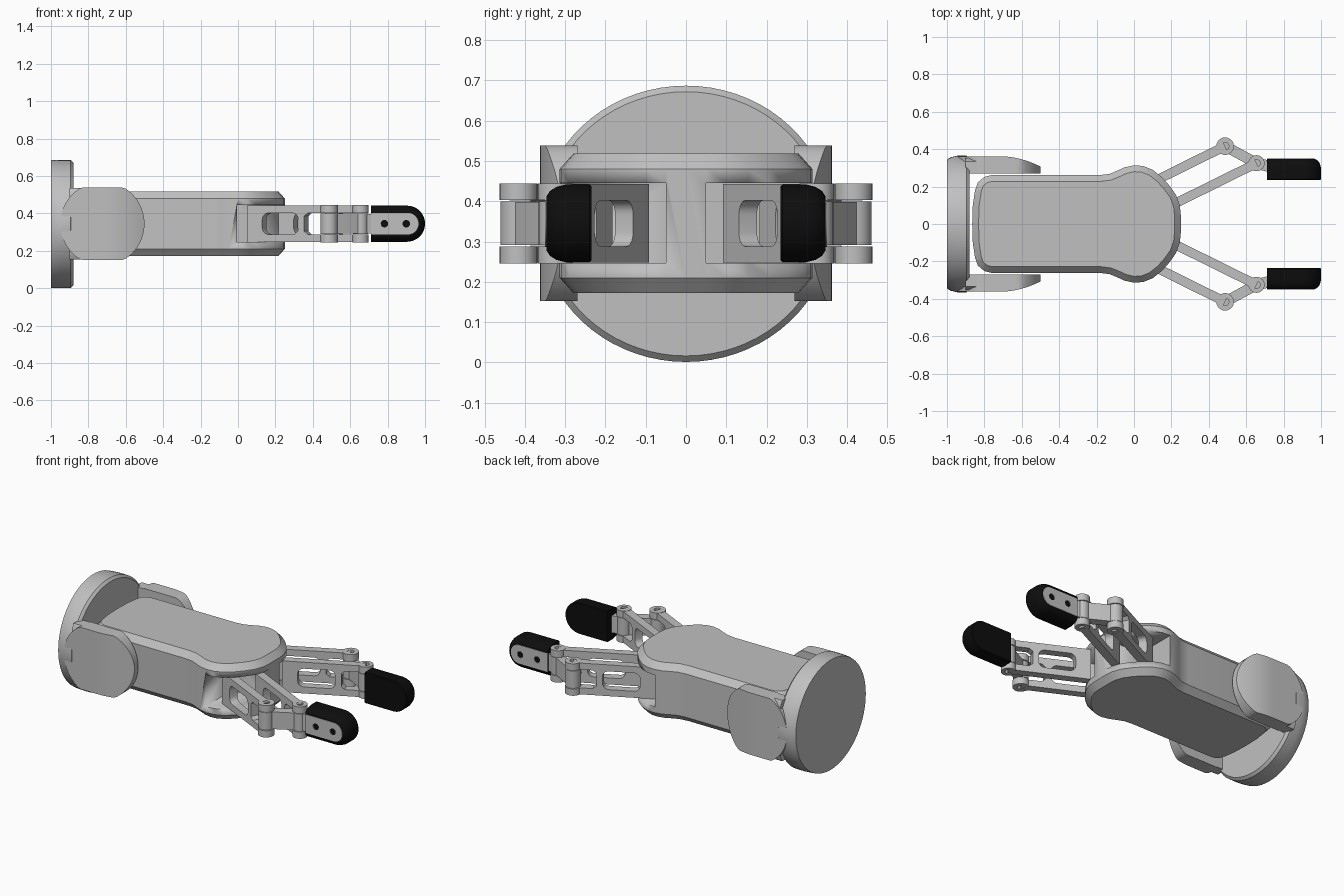
import bpy, bmesh, math
from mathutils import Matrix, Vector

if "Cube" in bpy.data.objects:
    bpy.data.objects.remove(bpy.data.objects["Cube"], do_unlink=True)

ZC = 0.345  # height of the gripper axis


def material(name, col, rough):
    m = bpy.data.materials.new(name)
    m.diffuse_color = (*col, 1)
    m.use_nodes = True
    b = m.node_tree.nodes["Principled BSDF"]
    b.inputs["Base Color"].default_value = (*col, 1)
    b.inputs["Roughness"].default_value = rough
    return m


GREY = material("light_grey", (0.53, 0.53, 0.53), 0.5)
BLACK = material("rubber_black", (0.004, 0.004, 0.004), 0.7)


def finish(name, mesh, mat, angle=30):
    bm = bmesh.new()
    bm.from_mesh(mesh)
    bmesh.ops.remove_doubles(bm, verts=bm.verts, dist=0.0002)
    bmesh.ops.recalc_face_normals(bm, faces=bm.faces)
    bm.to_mesh(mesh)
    bm.free()
    mesh.materials.clear()
    mesh.materials.append(mat)
    ob = bpy.data.objects.new(name, mesh)
    bpy.context.scene.collection.objects.link(ob)
    bpy.ops.object.select_all(action='DESELECT')
    ob.select_set(True)
    bpy.context.view_layer.objects.active = ob
    bpy.ops.object.shade_smooth_by_angle(angle=math.radians(angle))
    return ob


def loft(name, rings, mat, angle=30):
    """Skin a list of equal-length closed rings and cap both ends."""
    bm = bmesh.new()
    vs = [[bm.verts.new(p) for p in r] for r in rings]
    n = len(rings[0])
    for a, b in zip(vs, vs[1:]):
        for i in range(n):
            bm.faces.new((a[i], a[(i + 1) % n], b[(i + 1) % n], b[i]))
    bm.faces.new(vs[0])
    bm.faces.new(vs[-1])
    me = bpy.data.meshes.new(name)
    bm.to_mesh(me)
    bm.free()
    return finish(name, me, mat, angle)


def plate(name, outlines, half, mat, matrix):
    """Extrude a flat outline with optional holes, then place it."""
    cu = bpy.data.curves.new(name, 'CURVE')
    cu.dimensions = '2D'
    cu.fill_mode = 'BOTH'
    cu.extrude = half
    for pts in outlines:
        sp = cu.splines.new('POLY')
        sp.points.add(len(pts) - 1)
        for p, (x, y) in zip(sp.points, pts):
            p.co = (x, y, 0, 1)
        sp.use_cyclic_u = True
    tmp = bpy.data.objects.new(name + "_profile", cu)
    me = bpy.data.meshes.new_from_object(tmp)
    bpy.data.objects.remove(tmp)
    bpy.data.curves.remove(cu)
    me.transform(matrix)
    return finish(name, me, mat)


def capsule(p, q, r, n=12):
    p, q = Vector(p), Vector(q)
    a0 = math.atan2(q.y - p.y, q.x - p.x)
    pts = []
    for c, a in ((q, a0 - math.pi / 2), (p, a0 + math.pi / 2)):
        pts += [(c.x + r * math.cos(a + math.pi * i / n), c.y + r * math.sin(a + math.pi * i / n))
                for i in range(n + 1)]
    return pts


def circle(c, r, n=24):
    return [(c[0] + r * math.cos(2 * math.pi * i / n), c[1] + r * math.sin(2 * math.pi * i / n))
            for i in range(n)]


def slot(u0, u1, h, r, n=5):
    """Rounded rectangle centred on v = 0."""
    pts = []
    for k, (u, v) in enumerate(((u1 - r, h - r), (u0 + r, h - r), (u0 + r, r - h), (u1 - r, r - h))):
        for i in range(n + 1):
            a = math.pi / 2 * (k + i / n)
            pts.append((u + r * math.cos(a), v + r * math.sin(a)))
    return pts


def frame(o, u, v):
    u, v = Vector(u), Vector(v)
    w = u.cross(v)
    m = Matrix((u, v, w)).transposed().to_4x4()
    m.translation = o
    return m


# Wrist disc: round back flaring slightly sideways, chamfered front edge
rings = []
for x, ry, rz in ((-1, .345, .343), (-.98, .357, .343), (-.945, .365, .343),
                  (-.895, .365, .343), (-.88, .35, .328)):
    rings.append([(x, ry * math.cos(2 * math.pi * i / 72), .344 + rz * math.sin(2 * math.pi * i / 72))
                  for i in range(72)])
loft("wrist_disc", rings, GREY)

# Palm body: chamfered outline with a bulged front
half = [(-.865, 0), (-.862, .1), (-.85, .18), (-.835, .222), (-.80, .252), (-.76, .262),
        (-.18, .262), (-.13, .268), (-.09, .285), (-.05, .303), (0, .314), (.05, .31),
        (.1, .29), (.15, .25), (.19, .205), (.225, .155), (.245, .1), (.25, .05), (.25, 0)]
outline = [Vector(p) for p in half] + [Vector((x, -y)) for x, y in half[-2:0:-1]]


def inset(pts, d):
    res = []
    for i, p in enumerate(pts):
        t = (pts[(i + 1) % len(pts)] - p).normalized() + (p - pts[i - 1]).normalized()
        t.normalize()
        res.append(p + d * Vector((t.y, -t.x)))
    return res


body = loft("palm_body", [[(p.x, p.y, z) for p in inset(outline, d)] for z, d in
                          ((.172, .034), (.21, 0), (.48, 0), (.518, .034))], GREY)

# Finger pockets cut into the front of the palm
for s in (1, -1):
    cutter = loft("pocket_cutter", [[(x, s * y, z) for y, z in
                  ((.05, .247), (.45, .247), (.45, .445), (.05, .445))] for x in (-.005, .45)], GREY)
    cutter.hide_render = True
    bpy.context.view_layer.objects.active = body
    mod = body.modifiers.new("pocket", 'BOOLEAN')
    mod.operation = 'DIFFERENCE'
    mod.solver = 'EXACT'
    mod.object = cutter
    bpy.ops.object.modifier_move_to_index(modifier=mod.name, index=0)
    bpy.ops.object.modifier_apply(modifier=mod.name)
    bpy.data.objects.remove(cutter, do_unlink=True)

for s, side in ((1, "left"), (-1, "right")):
    # Wrist side arm: clipped round cheek whose outer face curves inward at the front
    rings = []
    for i in range(33):
        a = math.pi * (1 - i / 32)
        x = -.725 + .225 * math.cos(a)
        h = min(.193, .225 * math.sin(a))
        yo = .362 - .055 * max(0, (x + .72) / .22) ** 2
        rings.append([(x, s * .27, ZC - h), (x, s * yo, ZC - h), (x, s * yo, ZC + h), (x, s * .27, ZC + h)])
    loft(side + "_wrist_cheek", rings, GREY)
    # Web joining the cheek to the disc
    loft(side + "_wrist_web", [[(x, s * .27, ZC - .19), (x, s * .335, ZC - .19), (x, s * .352, ZC - .16),
                                (x, s * .352, ZC + .16), (x, s * .335, ZC + .19), (x, s * .27, ZC + .19)]
                               for x in (-.9, -.7)], GREY)

    # Two parallel finger links, each with a slot and a forked end
    outer, inner = Vector((.487, s * .416)), Vector((.655, s * .325))
    step = Vector((.427, s * .211))
    L, H = step.length, .0975
    d = step.normalized()
    fork = [(0, -H), (L, -H), (L, -.057), (.36, -.057), (.34, -.04),
            (.34, .04), (.36, .057), (L, .057), (L, H), (0, H)]
    for nm, piv, r in (("outer", outer, .047), ("inner", inner, .043)):
        o = piv - step
        plate(f"{side}_{nm}_link", [fork, slot(.09, .305, .057, .035)], .025, GREY,
              frame((o.x, o.y, ZC), (d.x, d.y, 0), (0, 0, 1)))
        # Fork caps and the barrel between them
        for lvl, zc in (("upper", ZC + .0785), ("lower", ZC - .0785)):
            plate(f"{side}_{nm}_{lvl}_cap", [circle(piv, r), circle(piv, .02)], .021, GREY,
                  Matrix.Translation((0, 0, zc)))
        plate(f"{side}_{nm}_barrel", [circle(piv, r - .002)], .054, GREY, Matrix.Translation((0, 0, ZC)))

    # Knuckle bar running through both pivots into the fingertip
    mid = Matrix.Translation((0, 0, ZC))
    plate(side + "_knuckle_bar", [capsule(outer, inner, .028)], .0535, GREY, mid)
    plate(side + "_tip_bar", [capsule(inner, (.735, s * .305), .03)], .053, GREY, mid)

    # Rubber fingertip with rounded nose and softened outer edge
    rings = []
    for y, e in ((.235, .004), (.24, 0), (.298, 0), (.322, .006), (.338, .016), (.347, .03)):
        r = .0965 - e
        ring = [(.71, s * y, ZC + r)]
        for i in range(25):
            a = math.pi * (.5 - i / 24)
            ring.append((.9035 + r * math.cos(a), s * y, ZC + r * math.sin(a)))
        ring.append((.71, s * y, ZC - r))
        rings.append(ring)
    loft(side + "_fingertip", rings, BLACK)

    # Grey mounting plate with two screw holes on the outer face
    nose = [(.71 + .0, -.058)] + [(.907 + .058 * math.cos(a), .058 * math.sin(a))
            for a in (math.pi * (i / 20 - .5) for i in range(21))] + [(.71, .058)]
    plate(side + "_tip_plate", [nose, circle((.783, 0), .02), circle((.9, 0), .02)], .003, GREY,
          frame((0, s * .347, ZC), (1, 0, 0), (0, 0, 1)))
